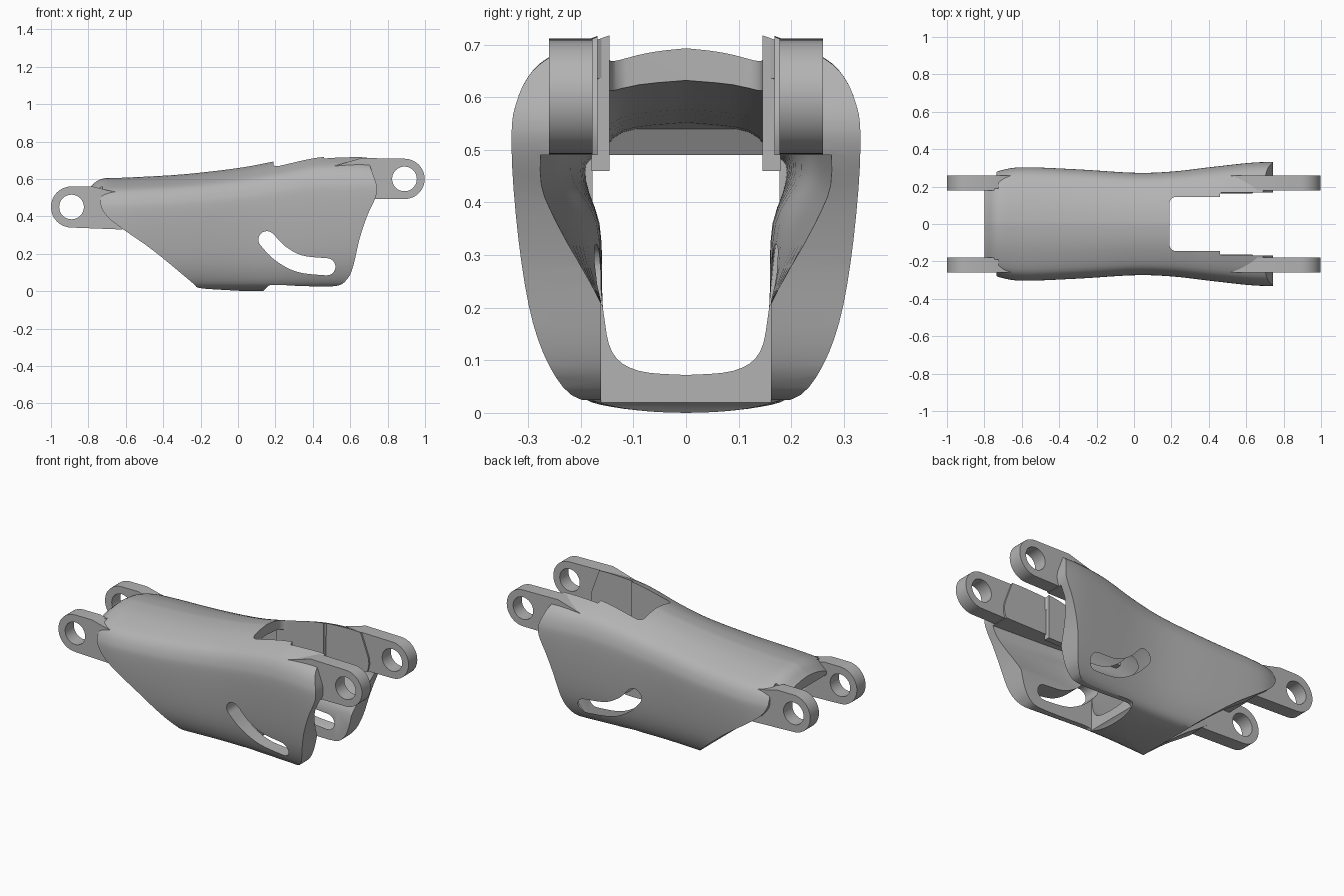
import bpy, bmesh, math
from mathutils import Vector

cube = bpy.data.objects.get("Cube")
if cube:
    bpy.data.objects.remove(cube)

grey = bpy.data.materials.new("plain grey")
grey.use_nodes = True
grey.diffuse_color = (0.45, 0.45, 0.45, 1)
grey.node_tree.nodes["Principled BSDF"].inputs["Base Color"].default_value = grey.diffuse_color


def spline(pts, n):
    """Smooth curve through the points, n samples per span."""
    pts = [Vector(p) for p in pts]
    out = []
    for i in range(len(pts) - 1):
        a, b = pts[max(i - 1, 0)], pts[i]
        c, d = pts[i + 1], pts[min(i + 2, len(pts) - 1)]
        for k in range(n):
            t = k / n
            out.append(0.5 * (2 * b + (c - a) * t + (2 * a - 5 * b + 4 * c - d) * t ** 2
                              + (3 * b - a - 3 * c + d) * t ** 3))
    return out + [pts[-1]]


def finish(bm, name):
    bmesh.ops.recalc_face_normals(bm, faces=bm.faces)
    mesh = bpy.data.meshes.new(name)
    bm.to_mesh(mesh)
    bm.free()
    mesh.materials.append(grey)
    ob = bpy.data.objects.new(name, mesh)
    bpy.context.collection.objects.link(ob)
    return ob


def loft(name, stations, section):
    """Closed tube along x; section(station) gives the half outline as (y, z)."""
    bm = bmesh.new()
    rings = []
    for s in stations:
        half = section(s)
        ring = half + [(-y, z) for y, z in half[-2:0:-1]]
        rings.append([bm.verts.new((s[0], y, z)) for y, z in ring])
    n = len(rings[0])
    for a, b in zip(rings, rings[1:]):
        for i in range(n):
            bm.faces.new((a[i], a[(i + 1) % n], b[(i + 1) % n], b[i]))
    bm.faces.new(rings[0])
    bm.faces.new(rings[-1])
    return finish(bm, name)


def prism(name, pts, lo, hi, axis="y"):
    """Extrude an outline: (x, z) along y, or (x, y) along z."""
    bm = bmesh.new()
    place = (lambda p, h: (p[0], h, p[1])) if axis == "y" else (lambda p, h: (p[0], p[1], h))
    a = [bm.verts.new(place(p, lo)) for p in pts]
    b = [bm.verts.new(place(p, hi)) for p in pts]
    for i in range(len(pts)):
        j = (i + 1) % len(pts)
        bm.faces.new((a[i], a[j], b[j], b[i]))
    bm.faces.new(a)
    bm.faces.new(b)
    return finish(bm, name)


def rect(x0, x1, z0, z1):
    return [(x0, z0), (x1, z0), (x1, z1), (x0, z1)]


def arc(cx, cz, r, a0, a1, n=24):
    return [(cx + r * math.cos(math.radians(a0 + (a1 - a0) * i / n)),
             cz + r * math.sin(math.radians(a0 + (a1 - a0) * i / n))) for i in range(n + 1)]


def boolean(ob, op, cutter, keep=False):
    mod = ob.modifiers.new("cut", "BOOLEAN")
    mod.operation, mod.object, mod.solver = op, cutter, "EXACT"
    dg = bpy.context.evaluated_depsgraph_get()
    mesh = bpy.data.meshes.new_from_object(ob.evaluated_get(dg))
    ob.modifiers.clear()
    ob.data = mesh
    if not keep:
        bpy.data.objects.remove(cutter)


# Outer skin: x, crown height, half width
stations = spline([(-0.85, 0.52, 0.25), (-0.8, 0.55, 0.262), (-0.73, 0.6, 0.282), (-0.6, 0.607, 0.303),
                   (-0.3, 0.624, 0.292), (0, 0.658, 0.274), (0.2, 0.695, 0.28), (0.42, 0.74, 0.305),
                   (0.6, 0.748, 0.325), (0.7, 0.745, 0.331), (0.8, 0.74, 0.331)], 5)
outline = spline([(0, 1), (0.25, 0.988), (0.5, 0.96), (0.79, 0.905), (0.91, 0.855), (0.975, 0.79),
                  (1, 0.72), (0.99, 0.57), (0.95, 0.38), (0.89, 0.23), (0.8, 0.12), (0.68, 0.045),
                  (0.5, 0.018), (0.25, 0.004), (0, 0)], 3)
skin = loft("skin", stations, lambda s: [(p[0] * s[2], p[1] * s[1]) for p in outline])

# Side silhouette of the shell
lower_left = spline([(-0.725, 0.55), (-0.735, 0.465), (-0.70, 0.40), (-0.62, 0.335), (-0.45, 0.215),
                     (-0.25, 0.05), (-0.21, 0.018), (-0.1, 0.008)], 4)
lower_right = spline([(0.13, -0.005), (0.155, 0.02), (0.19, 0.034), (0.35, 0.027), (0.52, 0.027),
                      (0.58, 0.06), (0.615, 0.13), (0.65, 0.28), (0.69, 0.40), (0.735, 0.5),
                      (0.742, 0.56), (0.72, 0.63), (0.69, 0.71)], 4)
silhouette = [(-0.725, 0.8)] + [tuple(p) for p in lower_left + lower_right] + [(0.69, 0.8)]
shell = prism("shell", silhouette, -0.5, 0.5)
boolean(shell, "INTERSECT", skin, keep=True)
solid = shell.copy()
solid.data = shell.data.copy()
bpy.context.collection.objects.link(solid)


# Hollow inside: x, crown height, middle and upper half widths
def hollow(s):
    t, m, w = s[1], s[2], s[3]
    return [tuple(p) for p in spline(
        [(0, 0.072), (0.09, 0.08), (0.14, 0.115), (0.158, 0.2), (m, 0.36), (w, 0.46),
         (w * 0.88, t - 0.12), (0.12, t - 0.07), (0, t - 0.055)], 4)]


cavity = loft("cavity", spline([(-0.9, 0.6, 0.18, 0.19), (-0.6, 0.607, 0.175, 0.19),
                                (-0.2, 0.632, 0.165, 0.2), (0.1, 0.675, 0.17, 0.22),
                                (0.3, 0.7, 0.21, 0.25), (0.6, 0.73, 0.24, 0.27),
                                (0.85, 0.73, 0.255, 0.285)], 4), hollow)
boolean(shell, "DIFFERENCE", cavity)
boolean(shell, "DIFFERENCE", prism("floor_gap", rect(0.155, 1, -0.162, 0.162), -0.1, 0.3, "z"))

# Notch in the crown with rounded inner corners
half_notch = arc(0.225, 0.11, 0.035, 180, 90, 6) + [(0.45, 0.145), (0.465, 0.168), (1, 0.178)]
notch = half_notch + [(x, -y) for x, y in reversed(half_notch)]
boolean(shell, "DIFFERENCE", prism("notch", notch, 0.4, 0.9, "z"))

# Curved slot through both cheeks
path = spline([(0.155, 0.275), (0.225, 0.203), (0.33, 0.147), (0.475, 0.13)], 6)
sides = [[], []]
for i, p in enumerate(path):
    d = (path[min(i + 1, len(path) - 1)] - path[max(i - 1, 0)]).normalized()
    for k in (0, 1):
        sides[k].append(tuple(p + Vector((-d.y, d.x)) * 0.046 * (1 - 2 * k)))
slot = (sides[0] + arc(0.475, 0.13, 0.046, 80, -90, 10)[1:-1] + sides[1][::-1]
        + arc(0.155, 0.275, 0.046, 225, 50, 10)[1:-1])
boolean(shell, "DIFFERENCE", prism("slot", slot, -0.5, 0.5))

# Cross web closing the crown at the narrow end
web = prism("end_web", [(-0.8, 0.49), (-0.73, 0.49), (-0.7, 0.54), (-0.62, 0.56), (-0.62, 0.7),
                        (-0.8, 0.7)], -0.19, 0.19)
boolean(web, "INTERSECT", skin)
parts = [shell, web]

# Inner rails and hinge lugs on each side
rear_lug = arc(0.89, 0.6, 0.108, -90, 90) + [(0.66, 0.712), (0.45, 0.65), (0.3, 0.6), (0.3, 0.49)]
front_lug = arc(-0.89, 0.45, 0.11, 90, 270) + [(-0.63, 0.33), (-0.5, 0.34), (-0.5, 0.5),
                                               (-0.7, 0.54), (-0.78, 0.56)]
for side, s in (("left", 1), ("right", -1)):
    def slab(name, pts, y0, y1):
        return prism(side + "_" + name, pts, *sorted((s * y0, s * y1)))

    rail = slab("rail", rect(-0.05, 0.78, 0.49, 0.9), 0.168, 0.4)
    boolean(rail, "INTERSECT", solid, keep=True)
    lip = slab("rail_lip", rect(0.15, 0.46, 0.46, 0.9), 0.145, 0.18)
    boolean(lip, "INTERSECT", solid, keep=True)
    parts += [rail, lip]
    for name, pts, cx, cz in (("upper_lug", rear_lug, 0.89, 0.6), ("lower_lug", front_lug, -0.89, 0.45)):
        lug = slab(name, pts, 0.178, 0.26)
        boolean(lug, "DIFFERENCE", prism("pin", arc(cx, cz, 0.066, 0, 348.75, 31), -0.5, 0.5))
        parts.append(lug)
bpy.data.objects.remove(solid)

# Smooth shading with sharp edges kept
bpy.ops.object.select_all(action="DESELECT")
for ob in parts:
    ob.select_set(True)
bpy.context.view_layer.objects.active = shell
bpy.ops.object.shade_smooth_by_angle(angle=math.radians(30))
